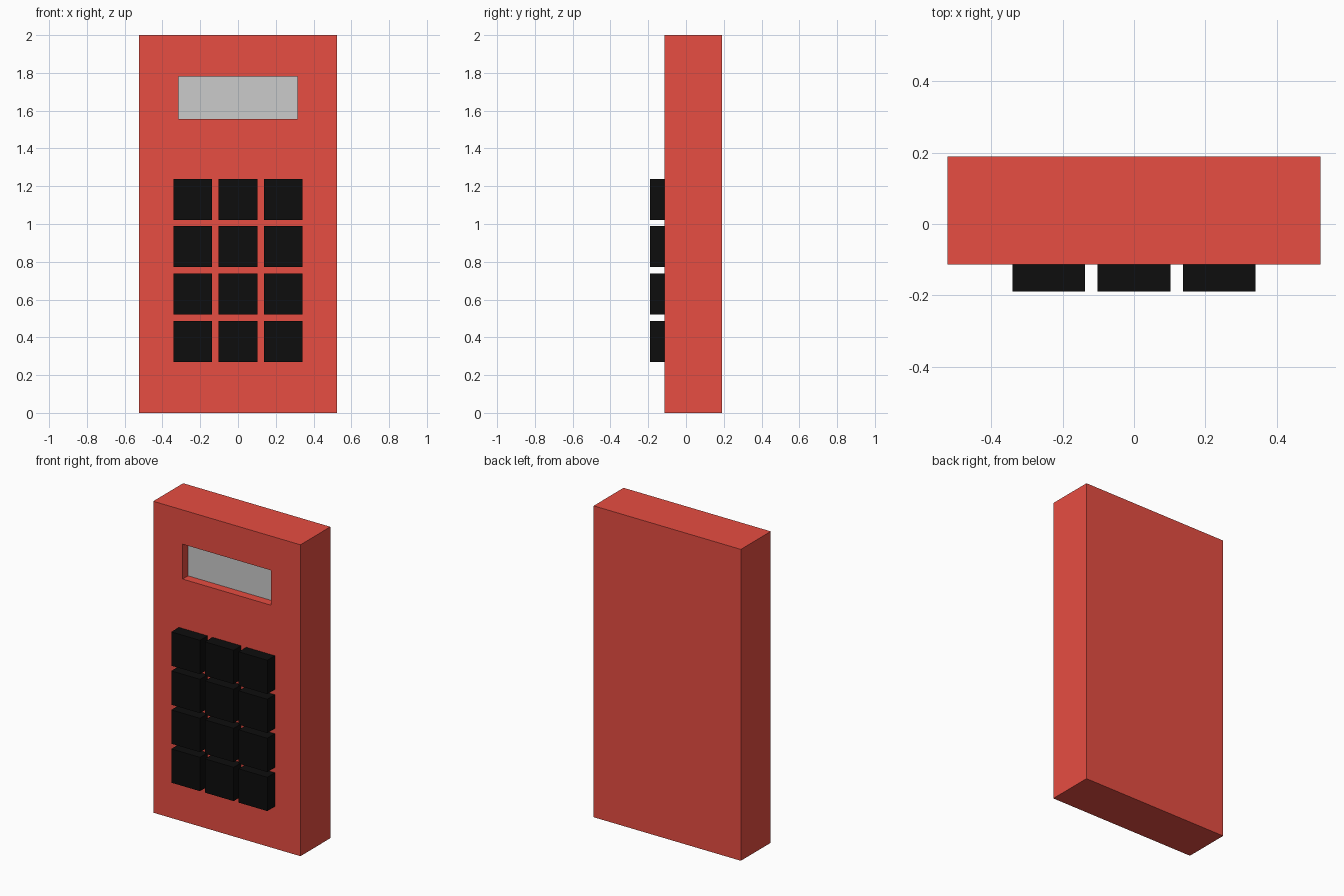
import bpy
import bmesh

if "Cube" in bpy.data.objects:
    bpy.data.objects.remove(bpy.data.objects["Cube"])


def material(name, rgb):
    mat = bpy.data.materials.new(name)
    mat.diffuse_color = (*rgb, 1)
    mat.use_nodes = True
    mat.node_tree.nodes["Principled BSDF"].inputs["Base Color"].default_value = mat.diffuse_color
    return mat


def box(name, x, y, z, mat=None):
    """Box from (min, max) ranges on each axis."""
    bm = bmesh.new()
    bmesh.ops.create_cube(bm, size=1)
    for v in bm.verts:
        v.co = [r[0] if c < 0 else r[1] for c, r in zip(v.co, (x, y, z))]
    mesh = bpy.data.meshes.new(name)
    bm.to_mesh(mesh)
    bm.free()
    obj = bpy.data.objects.new(name, mesh)
    bpy.context.collection.objects.link(obj)
    if mat:
        mesh.materials.append(mat)
    return obj


red = material("red_plastic", (0.80, 0.075, 0.054))
black = material("black_rubber", (0.004, 0.004, 0.004))

FRONT, BACK = -0.113, 0.19
SCREEN_X, SCREEN_Z = (-0.314, 0.314), (1.556, 1.78)

# Case with a recessed display window
case = box("case", (-0.523, 0.523), (FRONT, BACK), (0, 2), red)
cutter = box("window_cutter", SCREEN_X, (FRONT - 0.1, FRONT + 0.06), SCREEN_Z, red)
cutter.hide_render = True
cut = case.modifiers.new("window", 'BOOLEAN')
cut.operation = 'DIFFERENCE'
cut.solver = 'EXACT'
cut.object = cutter
bpy.context.view_layer.objects.active = case
bpy.ops.object.modifier_apply(modifier=cut.name)
bpy.data.objects.remove(cutter)

# Grey display panel at the bottom of the recess
box("screen", SCREEN_X, (FRONT + 0.055, FRONT + 0.06), SCREEN_Z)

# Keypad: four rows of three keys
KEY_W, KEY_H = 0.204, 0.217
for row in range(4):
    for col in range(3):
        cx = (col - 1) * 0.239
        cz = 0.379 + row * 0.2505
        box(f"key_{row + 1}_{col + 1}",
            (cx - KEY_W / 2, cx + KEY_W / 2),
            (-0.19, FRONT),
            (cz - KEY_H / 2, cz + KEY_H / 2), black)
